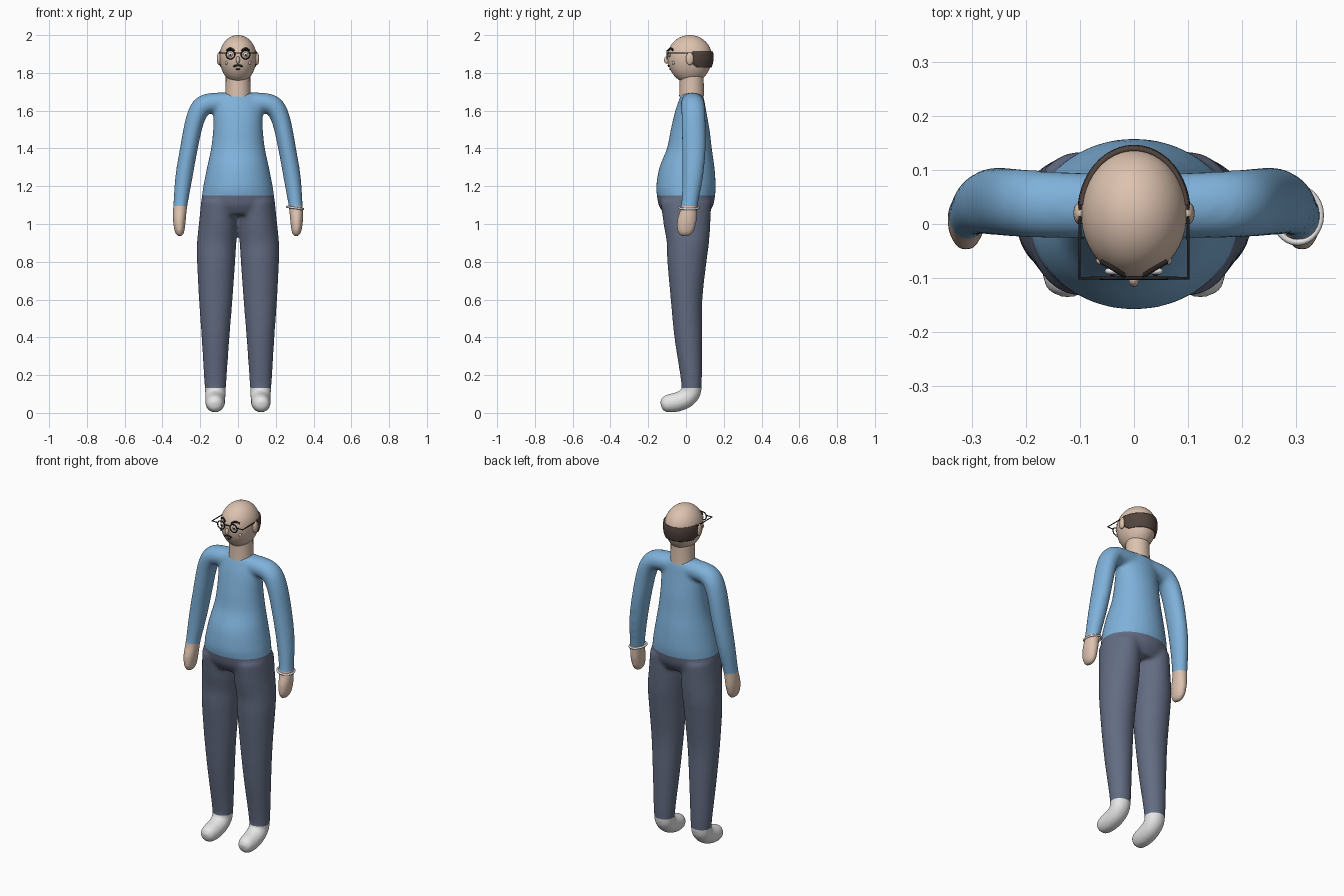
import bpy, bmesh, math
from mathutils import Vector, Matrix

cube = bpy.data.objects.get("Cube")
if cube:
    bpy.data.objects.remove(cube, do_unlink=True)


def material(name, r, g, b):
    m = bpy.data.materials.new(name)
    m.use_nodes = True
    m.diffuse_color = (r, g, b, 1)
    bsdf = next(n for n in m.node_tree.nodes if n.type == 'BSDF_PRINCIPLED')
    bsdf.inputs["Base Color"].default_value = (r, g, b, 1)
    return m


SKIN = material("skin", .72, .54, .43)
SHIRT = material("shirt blue", .21, .44, .70)
TROUSERS = material("trouser slate", .125, .15, .225)
WHITE = material("white", .80, .80, .80)
HAIR = material("hair brown", .085, .058, .048)
DARK = material("dark frame", .02, .017, .016)


def make_object(name, bm, mats):
    mesh = bpy.data.meshes.new(name)
    bmesh.ops.recalc_face_normals(bm, faces=bm.faces)
    for f in bm.faces:
        f.smooth = True
    bm.to_mesh(mesh)
    bm.free()
    for m in mats:
        mesh.materials.append(m)
    ob = bpy.data.objects.new(name, mesh)
    bpy.context.collection.objects.link(ob)
    return ob


def smooth_path(points, steps=4):
    """Catmull-Rom through rows of x, y, z, radius, radius."""
    out = []
    for i in range(len(points) - 1):
        p0, p1 = points[max(i - 1, 0)], points[i]
        p2, p3 = points[i + 1], points[min(i + 2, len(points) - 1)]
        for s in range(steps):
            t = s / steps
            out.append([b + .5 * t * (c - a + t * (2 * a - 5 * b + 4 * c - d + t * (3 * (b - c) + d - a)))
                        for a, b, c, d in zip(p0, p1, p2, p3)])
    return out + [points[-1]]


def loft(bm, points, side, mirror=1, n=32):
    """Elliptical sections along a path; second radius lies on the side axis."""
    rows = smooth_path([(p[0] * mirror, *p[1:]) for p in points])
    centres = [Vector(r[:3]) for r in rows]
    side = Vector(side)
    rings = []
    for i, r in enumerate(rows):
        tangent = centres[min(i + 1, len(rows) - 1)] - centres[max(i - 1, 0)]
        across = side.cross(tangent).normalized()
        rings.append([bm.verts.new(centres[i] + across * r[3] * math.cos(a) + side * r[4] * math.sin(a))
                      for a in (2 * math.pi * k / n for k in range(n))])
    for lo, hi in zip(rings, rings[1:]):
        for k in range(n):
            j = (k + 1) % n
            bm.faces.new((lo[k], lo[j], hi[j], hi[k]))
    bm.faces.new(rings[0])
    bm.faces.new(rings[-1])


# Body: torso, limbs and feet fused into one smooth skin
TORSO = [(0, 0, 1.05, .165, .115), (0, 0, 1.1, .193, .145), (0, 0, 1.15, .191, .154),
         (0, 0, 1.2, .184, .158), (0, .005, 1.3, .164, .146), (0, .018, 1.4, .143, .119),
         (0, .022, 1.5, .132, .103), (0, .025, 1.6, .13, .082), (0, .03, 1.66, .118, .066),
         (0, .03, 1.69, .1, .055)]
LEG = [(.1, 0, 1.12, .095, .135), (.105, .005, 1.0, .102, .124), (.113, .01, .9, .104, .112),
       (.116, .005, .8, .101, .104), (.118, .003, .6, .089, .084), (.119, .012, .4, .074, .074),
       (.12, .027, .2, .061, .058), (.12, .03, .12, .056, .052)]
FOOT = [(.12, .03, .15, .05, .053), (.12, .03, .11, .05, .055), (.12, 0, .077, .052, .054),
        (.121, -.045, .058, .052, .053), (.122, -.09, .05, .049, .049),
        (.123, -.12, .046, .039, .039), (.123, -.134, .044, .018, .018)]
ARM = [(.04, .033, 1.64, .056, .06), (.13, .035, 1.641, .054, .062), (.19, .037, 1.622, .054, .063),
       (.228, .04, 1.55, .05, .064), (.26, .042, 1.4, .047, .063), (.286, .036, 1.25, .046, .055),
       (.305, .018, 1.1, .038, .045), (.31, .006, 1.03, .035, .053), (.31, 0, .98, .03, .05),
       (.308, -.003, .95, .023, .04), (.307, -.004, .934, .01, .022)]
bm = bmesh.new()
loft(bm, TORSO, (0, 1, 0))
for sx in (1, -1):
    loft(bm, LEG, (0, 1, 0), sx)
    loft(bm, FOOT, (1, 0, 0), sx)
    loft(bm, ARM, (0, 1, 0), sx)
body = make_object("body", bm, [])
remesh = body.modifiers.new("fuse", 'REMESH')
remesh.mode = 'VOXEL'
remesh.voxel_size = .009
relax = body.modifiers.new("relax", 'SMOOTH')
relax.factor = .5
relax.iterations = 14
depsgraph = bpy.context.evaluated_depsgraph_get()
fused = bpy.data.meshes.new_from_object(body.evaluated_get(depsgraph))
body.modifiers.clear()

# Clothing borders: cut at waist, cuffs and ankles, then colour by height
WAIST, CUFF, ANKLE = 1.152, 1.095, .132
bm = bmesh.new()
bm.from_mesh(fused)
for z in (WAIST, CUFF, ANKLE):
    bmesh.ops.bisect_plane(bm, geom=bm.verts[:] + bm.edges[:] + bm.faces[:],
                           plane_co=(0, 0, z), plane_no=(0, 0, 1))
for f in bm.faces:
    c = f.calc_center_median()
    f.smooth = True
    if abs(c.x) > .235 and c.z > .9:
        f.material_index = 0 if c.z > CUFF else 3
    else:
        f.material_index = 0 if c.z > WAIST else 1 if c.z > ANKLE else 2
bm.to_mesh(body.data)
bm.free()
for m in (SHIRT, TROUSERS, WHITE, SKIN):
    body.data.materials.append(m)

# Neck
bm = bmesh.new()
loft(bm, [(0, .03, 1.675, .067, .066), (0, .03, 1.74, .065, .064), (0, .03, 1.82, .065, .064)], (0, 1, 0))
neck = make_object("neck", bm, [SKIN])
bpy.context.view_layer.objects.active = neck
neck.select_set(True)
bpy.ops.object.shade_smooth_by_angle()
neck.select_set(False)

# Head: egg shape
HX, HY, CY, CZ, UP, DOWN = .098, .118, .02, 1.885, .115, .14


def egg(grow=1):
    bm = bmesh.new()
    bmesh.ops.create_uvsphere(bm, u_segments=48, v_segments=32, radius=1)
    for v in bm.verts:
        x, y, z = v.co
        v.co = (x * HX * grow, CY + y * HY * grow, CZ + z * (UP if z > 0 else DOWN))
    return bm


def face_y(x, z):
    t = (z - CZ) / (UP if z > CZ else DOWN)
    return CY - HY * math.sqrt(max(0, 1 - t * t - (x / HX) ** 2))


make_object("head", egg(), [SKIN])

# Hair band round the back of the head
bm = egg(1.07)
for co, no in (((0, 0, 1.912), (0, 0, 1)), ((0, 0, 1.828), (0, 0, -1)), ((0, .035, 0), (0, -1, 0)),
               ((0, .06, 1.828), (0, -.6, -.8))):
    bmesh.ops.bisect_plane(bm, geom=bm.verts[:] + bm.edges[:] + bm.faces[:],
                           plane_co=co, plane_no=no, clear_outer=True)
hair = make_object("hair_band", bm, [HAIR])
shell = hair.modifiers.new("thickness", 'SOLIDIFY')
shell.thickness = .01
shell.offset = -1


def blob(name, loc, size, mat, tilt=0):
    bm = bmesh.new()
    bmesh.ops.create_uvsphere(bm, u_segments=20, v_segments=12, radius=1)
    m = Matrix.Translation(loc) @ Matrix.Rotation(tilt, 4, 'Y') @ Matrix.Diagonal((*size, 1))
    bm.transform(m)
    return make_object(name, bm, [mat])


def wire(name, points, radius, mat, closed=False):
    cu = bpy.data.curves.new(name, 'CURVE')
    cu.dimensions = '3D'
    cu.bevel_depth = radius
    cu.bevel_resolution = 2
    cu.use_fill_caps = True
    sp = cu.splines.new('POLY')
    sp.points.add(len(points) - 1)
    for p, co in zip(sp.points, points):
        p.co = (*co, 1)
    sp.use_cyclic_u = closed
    cu.materials.append(mat)
    ob = bpy.data.objects.new(name, cu)
    bpy.context.collection.objects.link(ob)


def circle(n=28):
    return [(math.cos(2 * math.pi * k / n), math.sin(2 * math.pi * k / n)) for k in range(n)]


# Paired face parts and spectacles
GY, GZ = -.1, 1.905
for side, s in (("left", 1), ("right", -1)):
    blob(side + "_ear", (s * .1, .02, 1.875), (.012, .021, .034), SKIN)
    ey = face_y(.04, 1.895)
    blob(side + "_eye", (s * .04, ey, 1.895), (.014, .007, .012), WHITE)
    blob(side + "_pupil", (s * .04, ey - .005, 1.895), (.006, .004, .006), DARK)
    blob(side + "_cheek", (s * .062, face_y(.062, 1.853), 1.853), (.008, .008, .009), SKIN)
    blob(side + "_moustache", (s * .012, face_y(.012, 1.838) - .002, 1.838), (.014, .005, .005), DARK, s * .25)
    brow = [(s * x, face_y(x, z) - .003, z) for x, z in ((.02, 1.918), (.032, 1.928), (.045, 1.929), (.06, 1.92))]
    wire(side + "_eyebrow", brow, .005, DARK)
    rim = [(s * .04 + .023 * a, GY, 1.897 + .023 * b) for a, b in circle()]
    wire(side + "_spectacle_rim", rim, .003, DARK, True)
    wire(side + "_spectacle_arm", [(s * .062, GY, GZ), (s * .1, GY, GZ), (s * .1, .04, GZ)], .003, DARK)
wire("spectacle_bridge", [(-.018, GY, GZ), (.018, GY, GZ)], .003, DARK)

# Nose and mouth
blob("nose", (0, -.102, 1.868), (.01, .014, .02), SKIN)
blob("mouth", (0, face_y(0, 1.82), 1.82), (.013, .004, .004), DARK)

# Bracelet on the left wrist
wire("bracelet", [(.302 + .043 * a, .016 + .05 * b, 1.085 - .006 * a) for a, b in circle()], .006, WHITE, True)
